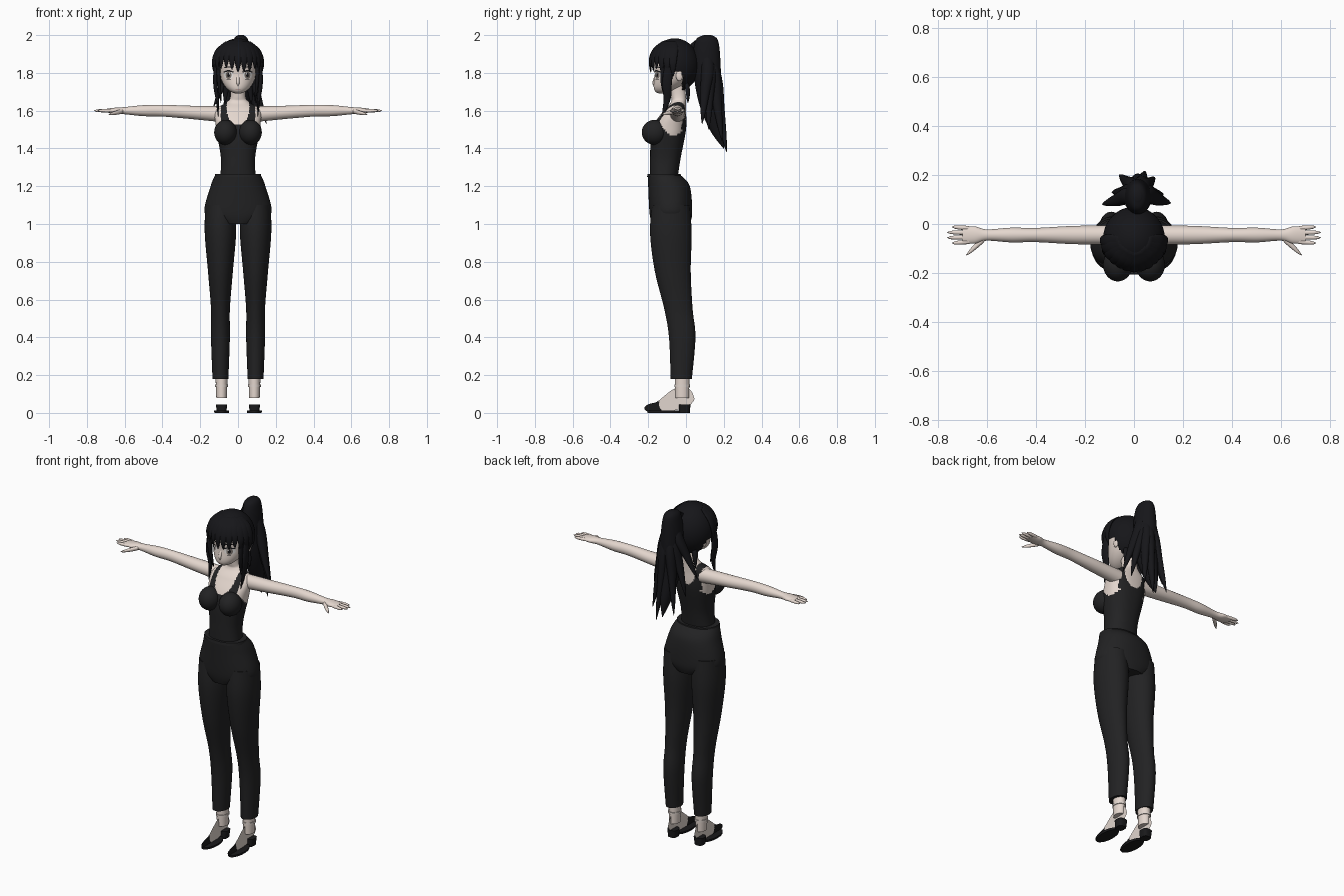
import bpy, bmesh, math, random
from mathutils import Vector, Matrix
from mathutils.bvhtree import BVHTree

random.seed(4)
if "Cube" in bpy.data.objects:
    bpy.data.objects.remove(bpy.data.objects["Cube"], do_unlink=True)


def material(name, red, green, blue):
    made = bpy.data.materials.new(name)
    made.use_nodes = True
    made.diffuse_color = (red, green, blue, 1)
    shader = made.node_tree.nodes["Principled BSDF"]
    shader.inputs["Base Color"].default_value = made.diffuse_color
    shader.inputs["Roughness"].default_value = .8
    return made


skin = material("skin", .78, .68, .62)
cloth = material("black cloth", .016, .016, .017)
hair = material("black hair", .008, .008, .01)
shoe_black = material("shoe black", .01, .01, .011)
shoe_cream = material("shoe cream", .75, .67, .62)
eye_white = material("eye white", .8, .78, .76)
iris = material("iris grey", .2, .17, .15)
lip = material("lip", .45, .25, .22)


def finish(bm, name, materials, mirror, drop=None):
    """Turn a bmesh into a smooth shaded object, optionally mirrored across x."""
    bmesh.ops.recalc_face_normals(bm, faces=bm.faces[:])
    if drop:
        unwanted = [face for face in bm.faces if drop(face.calc_center_median())]
        bmesh.ops.delete(bm, geom=unwanted, context='FACES')
    mesh = bpy.data.meshes.new(name)
    bm.to_mesh(mesh)
    bm.free()
    for made in materials:
        mesh.materials.append(made)
    mesh.shade_smooth()
    mesh.set_sharp_from_angle(angle=math.radians(55))
    obj = bpy.data.objects.new(name, mesh)
    bpy.context.scene.collection.objects.link(obj)
    if mirror:
        obj.modifiers.new("mirror", 'MIRROR')
    return obj


def spline(rows, steps):
    """Pass a smooth curve through rows of numbers."""
    rows = [Vector(row) for row in rows]
    padded = [rows[0]] + rows + [rows[-1]]
    out = []
    for before, start, end, after in zip(padded, rows, rows[1:], padded[3:]):
        leave, arrive = (end - before) / 2, (after - start) / 2
        for step in range(steps):
            t = step / steps
            ease = t * t * (3 - 2 * t)
            out.append(start.lerp(end, ease) + leave * t * (1 - t) ** 2 - arrive * t * t * (1 - t))
    return out + [rows[-1]]


def loft(name, rows, materials, axis='z', sides=32, steps=8, turn=0, power=2, mirror=False, rule=None):
    """Skin elliptical sections (x, y, z, radius, radius) lying across one axis."""
    wide, deep = {'z': (Vector.Fill(3), Vector.Fill(3))}.get(axis, (Vector.Fill(3), Vector.Fill(3)))
    wide['yxx'.find(axis) == 0 or axis == 'x'] = 1
    deep['z' != axis and 2 or 1] = 1
    spin = Matrix.Rotation(turn, 3, 'Z')
    bm = bmesh.new()
    rings = []
    for row in spline(rows, steps):
        ring = []
        for side in range(sides):
            angle = math.tau * side / sides
            across, along = (math.copysign(abs(f) ** (2 / power), f) for f in (math.cos(angle), math.sin(angle)))
            offset = wide * max(row[3], .001) * across + deep * max(row[4], .001) * along
            ring.append(bm.verts.new(row.to_3d() + spin @ offset))
        rings.append(ring)
    for low, high in zip(rings, rings[1:]):
        for side in range(sides):
            bm.faces.new((low[side - 1], low[side], high[side], high[side - 1]))
    bm.faces.new(rings[0])
    bm.faces.new(rings[-1])
    bmesh.ops.recalc_face_normals(bm, faces=bm.faces[:])
    if rule:
        for face in bm.faces:
            face.material_index = int(rule(face.calc_center_median(), face.normal))
    return finish(bm, name, materials, mirror)


def column(name, x, rows, materials, **options):
    """Upright loft from rows of height, depth position, half width and half depth."""
    return loft(name, [(x, y, z, rx, ry) for z, y, rx, ry in rows], materials, **options)


def strand(name, points, width, flat, colour, blunt=3, **options):
    """Tapering lock or finger along a path."""
    path = spline(points, 6)
    rows = []
    for index, point in enumerate(path):
        t = index / (len(path) - 1)
        size = width * min(1, .5 + 2 * t) * (1 - t ** blunt)
        rows.append((*point, size, size * flat))
    loft(name, rows, [colour], sides=16, steps=1, **options)


def ball(name, centre, size, colour, mirror=False, shape=None, drop=None):
    bm = bmesh.new()
    bmesh.ops.create_uvsphere(bm, u_segments=64, v_segments=40, radius=1,
                              matrix=Matrix.LocRotScale(Vector(centre), None, Vector(size)))
    if shape:
        for vert in bm.verts:
            shape(vert.co)
    return finish(bm, name, [colour], mirror, drop)


# Torso: skin with a scooped tank top marked out on it
def is_top(point, normal):
    x = abs(point.x)
    if point.z > 1.66:
        return False
    if .06 < x < .09 and point.z > 1.5:
        return True
    if x <= .06:
        return point.z < 1.525 + .07 * (x / .06) ** 3
    return point.z < 1.47 + 12 * (point.y + .065) ** 2


column("torso", 0, [(1.2, -.12, .1, .07), (1.34, -.11, .09, .08), (1.5, -.09, .115, .09), (1.6, -.06, .12, .06),
                    (1.645, -.04, .06, .04), (1.68, -.04, .04, .04), (1.8, -.06, .04, .04)],
       [skin, cloth], sides=112, steps=14, power=2.3, rule=is_top)
ball("bust", (.066, -.166, 1.485), (.06, .068, .066), cloth, mirror=True)

# Trousers
column("hips", 0, [(1, -.08, .1, .1), (1.06, -.08, .177, .113), (1.2, -.09, .145, .11), (1.26, -.116, .12, .086)],
       [cloth], sides=64, power=2.2)
column("waistband", 0, [(1.248, -.116, .124, .09), (1.264, -.116, .122, .088)], [cloth], sides=64, power=2.2)
column("trouser_leg", .093, [(1.1, -.08, .08, .1), (.95, -.08, .083, .11), (.75, -.07, .066, .095),
                             (.55, -.04, .05, .075), (.4, -.02, .05, .07), (.18, -.025, .042, .056)],
       [cloth], sides=40, mirror=True)

# Ankles and two-tone heeled shoes
foot = .087
column("ankle", foot, [(.25, -.02, .034, .04), (.08, -.02, .028, .036)], [skin], mirror=True)
shoe_rows = [(.026, .075, .018, .02), (0, .083, .03, .052), (-.06, .07, .033, .056),
             (-.13, .034, .04, .031), (-.18, .026, .036, .023), (-.2, .022, .018, .012)]
loft("shoe", [(foot, *row) for row in shoe_rows], [shoe_cream, shoe_black], axis='y', sides=48, mirror=True,
     rule=lambda point, normal: point.y < -.13 - point.z / 4 or normal.z < -.75)
column("shoe_sole", foot, [(0, -.118, .038, .085), (.012, -.118, .04, .086)], [shoe_black], mirror=True)
column("shoe_heel", foot, [(0, -.008, .025, .028), (.045, -.006, .03, .03)], [shoe_black], power=3, mirror=True)
column("ankle_strap", foot, [(.138, -.02, .034, .042), (.15, -.02, .034, .042)], [shoe_cream], mirror=True)

# Arms, held straight out, and hands
arm_y, hand_z = -.045, 1.6
arm_rows = [(.08, .04, .042), (.25, .037, .035), (.4, .029, .031), (.5, .03, .029),
            (.6, .023, .019), (.65, .035, .016), (.7, .032, .009)]
loft("arm", [(x, arm_y, hand_z - .06 * max(0, .4 - x), ry, rz) for x, ry, rz in arm_rows],
     [skin], axis='x', mirror=True)
for place, label in zip((-1.5, -.5, .5, 1.5), ("index", "middle", "ring", "little")):
    tip = .765 - .01 * place ** 2
    strand(label + "_finger", [(.66, arm_y + .018 * place, hand_z), (tip, arm_y + .022 * place, hand_z)],
           .009, 1, skin, blunt=6, axis='x', mirror=True)
strand("thumb", [(.6, -.05, hand_z), (.64, -.085, 1.59), (.685, -.127, 1.58)], .015, .8, skin,
       blunt=4, axis='x', mirror=True)


# Head: an egg whose jaw slides forward to the chin
def jaw(co):
    co.y -= .07 * max(0, (1.8 - co.z) / .11) ** 1.5


head = ball("head", (0, -.06, 1.83), (.1, .108, .14), skin, shape=jaw)
strand("nose", [(0, -.15, 1.8), (0, -.168, 1.755), (0, -.17, 1.73)], .009, 1, skin, blunt=4)
ball("ear", (.097, -.035, 1.785), (.009, .018, .028), skin, mirror=True)

# Face details: thin oval plates laid on the head
tree = BVHTree.FromPolygons([v.co for v in head.data.vertices], [p.vertices[:] for p in head.data.polygons])


def plate(name, x, z, rx, rz, colour, layer, slant=0, mirror=True):
    bm = bmesh.new()
    bmesh.ops.create_grid(bm, x_segments=12, y_segments=12, size=1)
    for vert in bm.verts:
        a, b, _ = vert.co
        px = x + rx * a * math.sqrt(1 - b * b / 2)
        pz = z + rz * b * math.sqrt(1 - a * a / 2) - slant * a * a
        hit = tree.ray_cast(Vector((px, -1, pz)), Vector((0, 1, 0)))[0]
        vert.co = (px, hit.y - layer / 1000, pz)
    finish(bm, name, [colour], mirror)


eye_x, eye_z = .05, 1.788
plate("eye_white", eye_x, eye_z, .025, .02, eye_white, 1)
plate("iris", eye_x, eye_z, .015, .02, iris, 2)
plate("pupil", eye_x, eye_z, .007, .011, hair, 3)
plate("eye_glint", eye_x - .005, eye_z + .009, .004, .005, eye_white, 4)
plate("upper_lash", eye_x, eye_z + .023, .029, .004, hair, 5, slant=.006)
plate("lower_lash", eye_x, eye_z - .021, .016, .001, hair, 3)
plate("eyebrow", eye_x, eye_z + .044, .026, .003, hair, 2, slant=.004)
plate("mouth", 0, 1.713, .014, .002, lip, 2, mirror=False)

# Hair: cap open at the face and ears
ball("hair_cap", (0, -.06, 1.84), (.126, .13, .143), hair,
     drop=lambda p: p.y < -.02 and p.z < 1.81 or p.y < -.08 and p.z < 1.87)

# Fringe locks fanned over the brow, longer at the temples
for place in range(-6, 7):
    angle = place / 4
    reach = random.uniform(1.65, 1.85) + .4 * max(0, abs(angle) - .7)
    points = []
    for quarter in range(1, 5):
        bend = reach * quarter / 4
        radius = .132 * math.sin(bend)
        points.append((radius * math.sin(angle), -.06 - radius * math.cos(angle), 1.84 + .143 * math.cos(bend)))
    strand("fringe_lock", points, .026, .4, hair, turn=angle)

# Loose locks beside the face and at the nape
strand("side_lock", [(.115, -.085, 1.9), (.12, -.1, 1.75), (.11, -.1, 1.66), (.105, -.125, 1.57)],
       .012, 2.2, hair, mirror=True)
strand("inner_lock", [(.105, -.115, 1.87), (.1, -.12, 1.75), (.09, -.1, 1.64)], .011, 1.5, hair, mirror=True)
strand("nape_lock", [(.055, 0, 1.76), (.065, .01, 1.7), (.07, .01, 1.64)], .016, .8, hair, mirror=True)

# High ponytail with its tie and loose ends
column("ponytail", .015, [(2, .115, .015, .02), (1.97, .11, .04, .06), (1.85, .11, .055, .073),
                          (1.66, .125, .058, .062), (1.5, .165, .03, .04), (1.4, .2, .002, .002)], [hair])
loft("hair_tie", [(0, .035, 1.925, .026, .03), (0, .06, 1.945, .026, .03)], [hair], axis='y')
root = Vector((.02, .1, 1.95))
for end in ((.045, .215, 1.38), (-.06, .2, 1.43), (.15, .085, 1.53), (-.13, .08, 1.62),
            (.085, .19, 1.44), (.12, .12, 1.5), (-.09, .13, 1.52)):
    points = [root.lerp(Vector(end), t) for t in (0, .3, .6, 1)]
    for point, sag in zip(points, (0, .02, .01, 0)):
        point.y += sag
    strand("ponytail_strand", points, .03, 1.2, hair)
